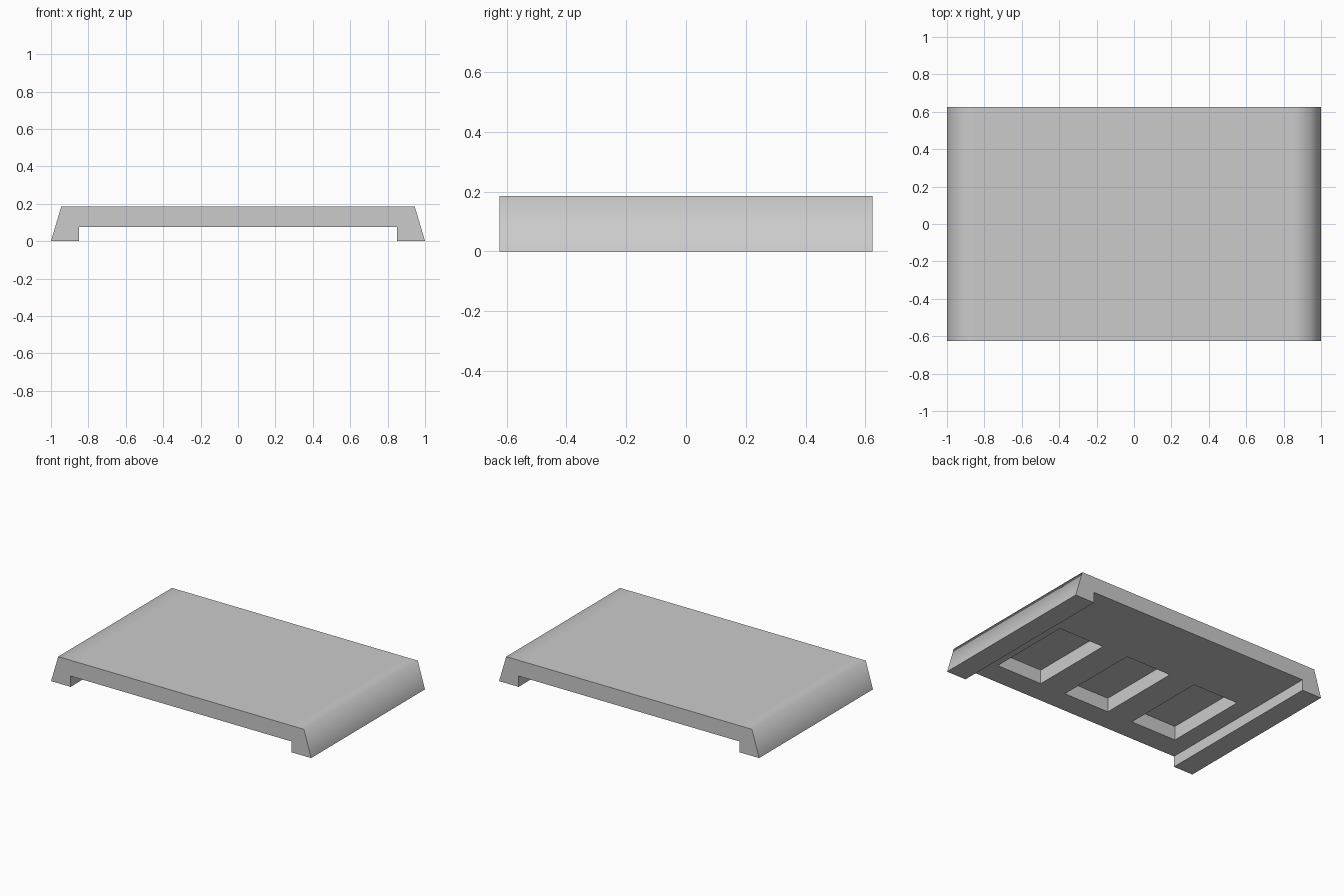
import bpy, bmesh
from math import radians

if "Cube" in bpy.data.objects:
    bpy.data.objects.remove(bpy.data.objects["Cube"])

HALF_DEPTH = 0.625
HEIGHT, UNDERSIDE, POCKET_TOP = 0.185, 0.075, 0.172


def new_object(name, bm):
    bmesh.ops.recalc_face_normals(bm, faces=bm.faces)
    mesh = bpy.data.meshes.new(name)
    bm.to_mesh(mesh)
    bm.free()
    obj = bpy.data.objects.new(name, mesh)
    bpy.context.collection.objects.link(obj)
    return obj


def extruded_profile(name, points):
    bm = bmesh.new()
    face = bm.faces.new([bm.verts.new((x, -HALF_DEPTH, z)) for x, z in points])
    result = bmesh.ops.extrude_face_region(bm, geom=[face], use_keep_orig=True)
    verts = [g for g in result["geom"] if isinstance(g, bmesh.types.BMVert)]
    bmesh.ops.translate(bm, verts=verts, vec=(0, 2 * HALF_DEPTH, 0))
    return new_object(name, bm)


def box(name, lo, hi):
    bm = bmesh.new()
    bmesh.ops.create_cube(bm, size=1)
    for v in bm.verts:
        v.co = [h if c > 0 else l for c, l, h in zip(v.co, lo, hi)]
    return new_object(name, bm)


# Slab with slanted ends and two feet: half profile, mirrored
half = [(0.85, UNDERSIDE), (0.85, 0), (1.0, 0), (0.945, HEIGHT), (0.85, HEIGHT)]
slab = extruded_profile("slab", half + [(-x, z) for x, z in reversed(half)])

# Three rectangular pockets cut into the underside
for x in (-0.547, 0, 0.547):
    cutter = box("pocket_cutter", (x - 0.175, -0.463, 0.03), (x + 0.175, 0.14, POCKET_TOP))
    cutter.hide_render = True
    bpy.context.view_layer.objects.active = slab
    mod = slab.modifiers.new("pocket", "BOOLEAN")
    mod.operation, mod.solver, mod.object = "DIFFERENCE", "EXACT", cutter
    bpy.ops.object.modifier_apply(modifier=mod.name)
    bpy.data.objects.remove(cutter)

# Soft shading over the slanted ends, crisp right-angle edges
bpy.ops.object.select_all(action="DESELECT")
slab.select_set(True)
bpy.context.view_layer.objects.active = slab
bpy.ops.object.shade_smooth_by_angle(angle=radians(80))
